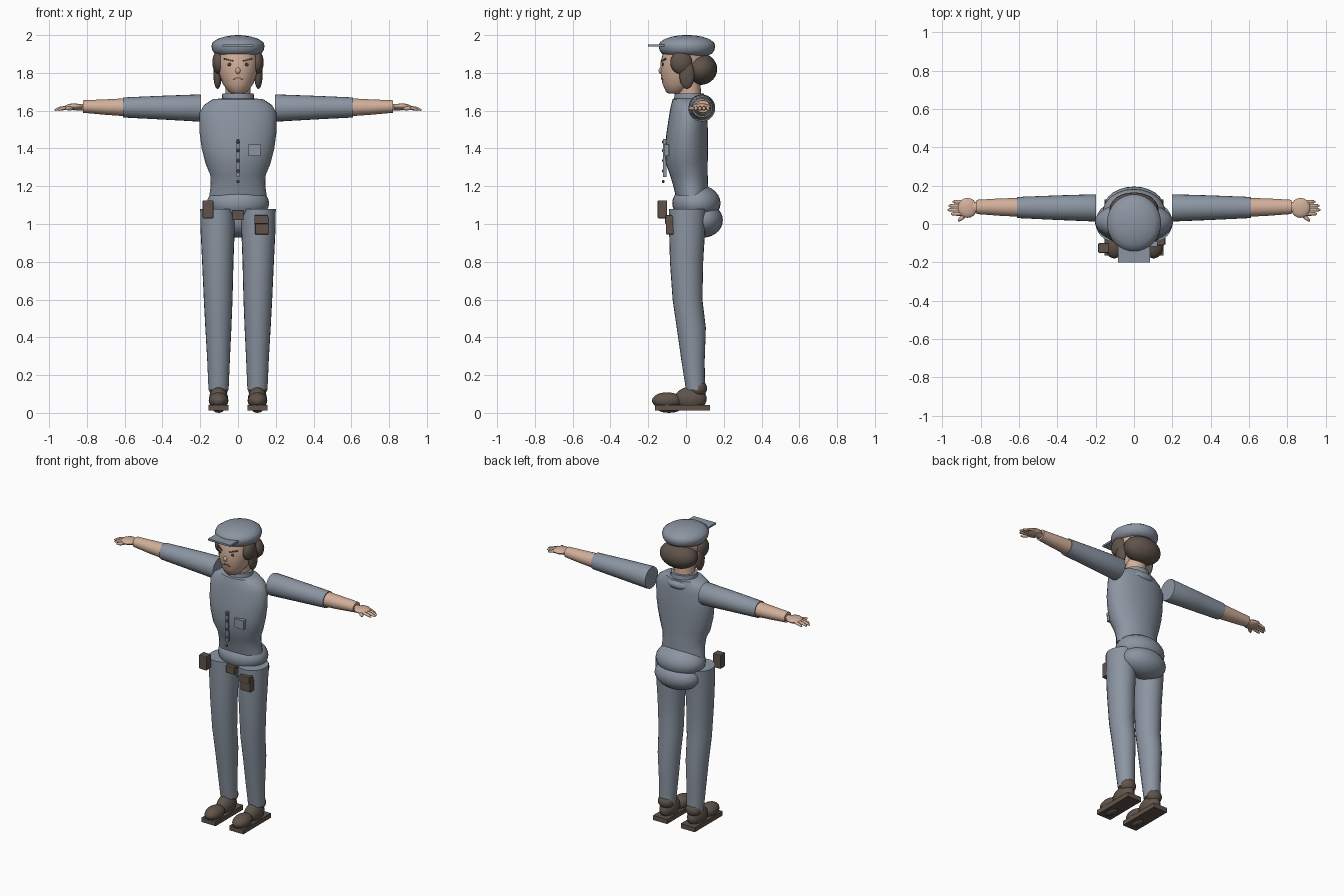
import bpy, bmesh, math
from mathutils import Matrix, Vector


def material(name, rgb):
    m = bpy.data.materials.new(name)
    m.diffuse_color = (*rgb, 1)
    return m


BLUE = material("slate_blue_cloth", (0.26, 0.30, 0.36))
SKIN = material("skin", (0.64, 0.43, 0.32))
BROWN = material("dark_brown", (0.115, 0.088, 0.07))
DARK = material("dark_trim", (0.06, 0.055, 0.055))


def finish(name, bm, mat, smooth=True):
    bmesh.ops.recalc_face_normals(bm, faces=bm.faces)
    me = bpy.data.meshes.new(name)
    bm.to_mesh(me)
    bm.free()
    me.materials.append(mat)
    ob = bpy.data.objects.new(name, me)
    bpy.context.collection.objects.link(ob)
    if smooth:
        bpy.ops.object.select_all(action='DESELECT')
        bpy.context.view_layer.objects.active = ob
        ob.select_set(True)
        bpy.ops.object.shade_smooth_by_angle(angle=math.radians(40))
    return ob


def loft(name, rings, mat, axis='z', n=24):
    """rings: (position on axis, centre a, centre b, radius a, radius b)"""
    bm = bmesh.new()
    loops = []
    for t, ca, cb, ra, rb in rings:
        loop = []
        for i in range(n):
            k = 2 * math.pi * i / n
            a, b = ca + ra * math.cos(k), cb + rb * math.sin(k)
            loop.append(bm.verts.new((a, b, t) if axis == 'z' else (t, a, b)))
        loops.append(loop)
    for lo, hi in zip(loops, loops[1:]):
        for i in range(n):
            j = (i + 1) % n
            bm.faces.new((lo[i], lo[j], hi[j], hi[i]))
    bm.faces.new(loops[0])
    bm.faces.new(loops[-1])
    return finish(name, bm, mat)


def ball(name, c, r, mat, rot=None, seg=24, rows=14):
    bm = bmesh.new()
    bmesh.ops.create_uvsphere(bm, u_segments=seg, v_segments=rows, radius=1)
    m = Matrix.Translation(c) @ (rot or Matrix()) @ Matrix.Diagonal((*r, 1))
    bmesh.ops.transform(bm, matrix=m, verts=bm.verts)
    return finish(name, bm, mat)


def box(name, lo, hi, mat, rot=None, bevel=0.0):
    bm = bmesh.new()
    bmesh.ops.create_cube(bm, size=1)
    lo, hi = Vector(lo), Vector(hi)
    m = Matrix.Translation((lo + hi) / 2) @ (rot or Matrix()) @ Matrix.Diagonal((*(hi - lo), 1))
    bmesh.ops.transform(bm, matrix=m, verts=bm.verts)
    if bevel:
        bmesh.ops.bevel(bm, geom=bm.edges[:], offset=bevel, segments=2, affect='EDGES', profile=0.5)
    return finish(name, bm, mat, False)


# Jacket body and collar
loft("jacket", [
    (1.15, 0, 0.03, 0.152, 0.085), (1.20, 0, 0.025, 0.145, 0.092),
    (1.26, 0, 0.015, 0.147, 0.10), (1.32, 0, 0.004, 0.172, 0.111),
    (1.40, 0, 0.003, 0.192, 0.113), (1.48, 0, 0.006, 0.203, 0.110),
    (1.59, 0, 0.013, 0.203, 0.100), (1.63, 0, 0.015, 0.180, 0.094),
    (1.66, 0, 0.016, 0.135, 0.087), (1.665, 0, 0.016, 0.09, 0.08)], BLUE, n=28)
loft("collar", [(1.655, 0, 0.018, 0.086, 0.082), (1.69, 0, 0.018, 0.083, 0.078)], BLUE)
ball("back_yoke", (0, 0.05, 1.625), (0.10, 0.072, 0.042), BLUE)

# Jacket front closing and pocket
box("front_closing", (-0.009, -0.121, 1.25), (0.009, -0.104, 1.45), BLUE)
for z in (1.225, 1.28, 1.335, 1.39, 1.435):
    ball("button", (0, -0.12, z), (0.009, 0.007, 0.009), DARK, seg=10, rows=6)
box("pocket", (0.055, -0.114, 1.36), (0.12, -0.09, 1.418), BLUE)
box("pocket_flap", (0.053, -0.117, 1.397), (0.122, -0.09, 1.42), BLUE)

# Hips, seat
ball("hips", (0, 0.055, 1.11), (0.165, 0.128, 0.10), BLUE)
ball("seat", (0, 0.09, 1.02), (0.155, 0.105, 0.092), BLUE)

# Belt gear
box("left_pouch", (-0.187, -0.15, 1.03), (-0.13, -0.10, 1.125), BROWN, bevel=0.005)
box("right_pouch", (0.09, -0.107, 0.945), (0.165, -0.06, 1.035), BROWN, bevel=0.005)
box("right_pouch_flap", (0.087, -0.111, 1.0), (0.16, -0.06, 1.047), BROWN, bevel=0.005)
box("buckle", (-0.03, -0.085, 1.02), (0.03, -0.045, 1.072), BROWN, bevel=0.004)

for s, side in ((1, "left"), (-1, "right")):
    # Trouser leg
    loft(side + "_leg", [
        (0.12, s * 0.103, 0.05, 0.053, 0.050), (0.28, s * 0.103, 0.037, 0.060, 0.062),
        (0.45, s * 0.104, 0.028, 0.069, 0.077), (0.60, s * 0.105, 0.008, 0.076, 0.079),
        (0.80, s * 0.107, 0.003, 0.083, 0.088), (0.98, s * 0.108, 0.006, 0.091, 0.096),
        (1.08, s * 0.109, 0.008, 0.091, 0.099)], BLUE)
    # Shoe
    x = s * 0.103
    box(side + "_sole", (x - 0.052, -0.165, 0.012), (x + 0.052, 0.128, 0.043), BROWN)
    ball(side + "_sole_tread", (x, -0.09, 0.02), (0.03, 0.06, 0.02), BROWN, seg=12, rows=6)
    ball(side + "_toe", (x, -0.10, 0.065), (0.052, 0.08, 0.044), BROWN)
    ball(side + "_instep", (x, 0.025, 0.075), (0.050, 0.085, 0.063), BROWN)
    ball(side + "_ankle", (x, 0.065, 0.13), (0.052, 0.046, 0.046), BROWN)
    # Sleeve and forearm
    loft(side + "_sleeve", [
        (s * 0.197, 0.084, 1.614, 0.069, 0.070), (s * 0.205, 0.084, 1.614, 0.071, 0.072),
        (s * 0.40, 0.085, 1.616, 0.064, 0.063), (s * 0.61, 0.086, 1.617, 0.055, 0.053)], BLUE, 'x')
    loft(side + "_forearm", [
        (s * 0.60, 0.087, 1.618, 0.049, 0.047), (s * 0.70, 0.088, 1.619, 0.045, 0.041),
        (s * 0.82, 0.089, 1.622, 0.037, 0.033)], SKIN, 'x')
    # Hand
    loft(side + "_wrist", [(s * 0.81, 0.088, 1.618, 0.026, 0.018),
                           (s * 0.86, 0.086, 1.618, 0.030, 0.017)], SKIN, 'x', 14)
    ball(side + "_palm", (s * 0.868, 0.084, 1.62), (0.051, 0.052, 0.018), SKIN, seg=18, rows=10)
    for i, tip in enumerate((0.955, 0.972, 0.966, 0.945)):
        y = 0.053 + 0.021 * i
        loft(side + "_finger", [
            (s * 0.89, y, 1.618, 0.010, 0.010), (s * (tip - 0.03), y, 1.613, 0.010, 0.009),
            (s * (tip - 0.008), y, 1.606, 0.008, 0.007), (s * tip, y, 1.604, 0.003, 0.003)],
            SKIN, 'x', 10)
    ball(side + "_thumb", (s * 0.893, 0.036, 1.612), (0.032, 0.011, 0.011), SKIN,
         Matrix.Rotation(-s * 0.75, 4, 'Z'), 12, 8)

# Neck and head
loft("neck", [(1.65, 0, 0.02, 0.066, 0.062), (1.79, 0, 0.012, 0.066, 0.062)], SKIN)
HEAD = [(1.69, 0, -0.058, 0.032, 0.035), (1.70, 0, -0.052, 0.050, 0.054),
        (1.74, 0, -0.035, 0.080, 0.089), (1.80, 0, -0.02, 0.102, 0.114),
        (1.86, 0, -0.01, 0.113, 0.124), (1.92, 0, 0, 0.106, 0.118)]
loft("head", HEAD, SKIN, n=28)


def face_y(x, z):
    """Front surface of the head at a point on the face"""
    for a, b in zip(HEAD, HEAD[1:]):
        if a[0] <= z <= b[0]:
            t = (z - a[0]) / (b[0] - a[0])
            c, rx, ry = (a[k] + t * (b[k] - a[k]) for k in (2, 3, 4))
            return c - ry * math.sqrt(1 - (x / rx) ** 2)


def face_bar(name, x, z, w, h, tilt, mat):
    y = face_y(x, z)
    rot = Matrix.Rotation(math.atan(x * 9), 4, 'Z') if abs(x) < 0.03 else \
        Matrix.Rotation(math.copysign(0.42, x), 4, 'Z')
    box(name, (x - w / 2, y - 0.004, z - h / 2), (x + w / 2, y + 0.004, z + h / 2), mat,
        rot @ Matrix.Rotation(tilt, 4, 'Y'))


# Face details
for s in (1, -1):
    ball("eye", (s * 0.046, face_y(0.046, 1.845), 1.845), (0.011, 0.005, 0.009), DARK, seg=12, rows=8)
    face_bar("eyebrow", s * 0.05, 1.868, 0.055, 0.008, -s * 0.22, BROWN)
    face_bar("mouth_corner", s * 0.019, 1.768, 0.018, 0.005, s * 0.5, BROWN)
face_bar("mouth", 0, 1.773, 0.024, 0.005, 0, BROWN)
ball("nose", (0, face_y(0, 1.812), 1.812), (0.013, 0.011, 0.017), SKIN, seg=14, rows=8)

# Hair
ball("back_hair", (0, 0.077, 1.82), (0.128, 0.088, 0.084), BROWN)
for s in (1, -1):
    ball("side_hair", (s * 0.102, -0.025, 1.855), (0.034, 0.058, 0.062), BROWN)
    ball("side_lock", (s * 0.108, 0.005, 1.79), (0.022, 0.04, 0.075), BROWN)

# Cap
loft("cap_crown", [(z, 0, 0.005, r, r + 0.009) for z, r in (
    (1.893, 0.105), (1.902, 0.124), (1.92, 0.136), (1.943, 0.141), (1.962, 0.134),
    (1.98, 0.108), (1.992, 0.07), (1.998, 0.035), (2.0, 0.008))], BLUE, n=32)
box("cap_visor", (-0.083, -0.2, 1.939), (0.083, -0.09, 1.951), BLUE)
